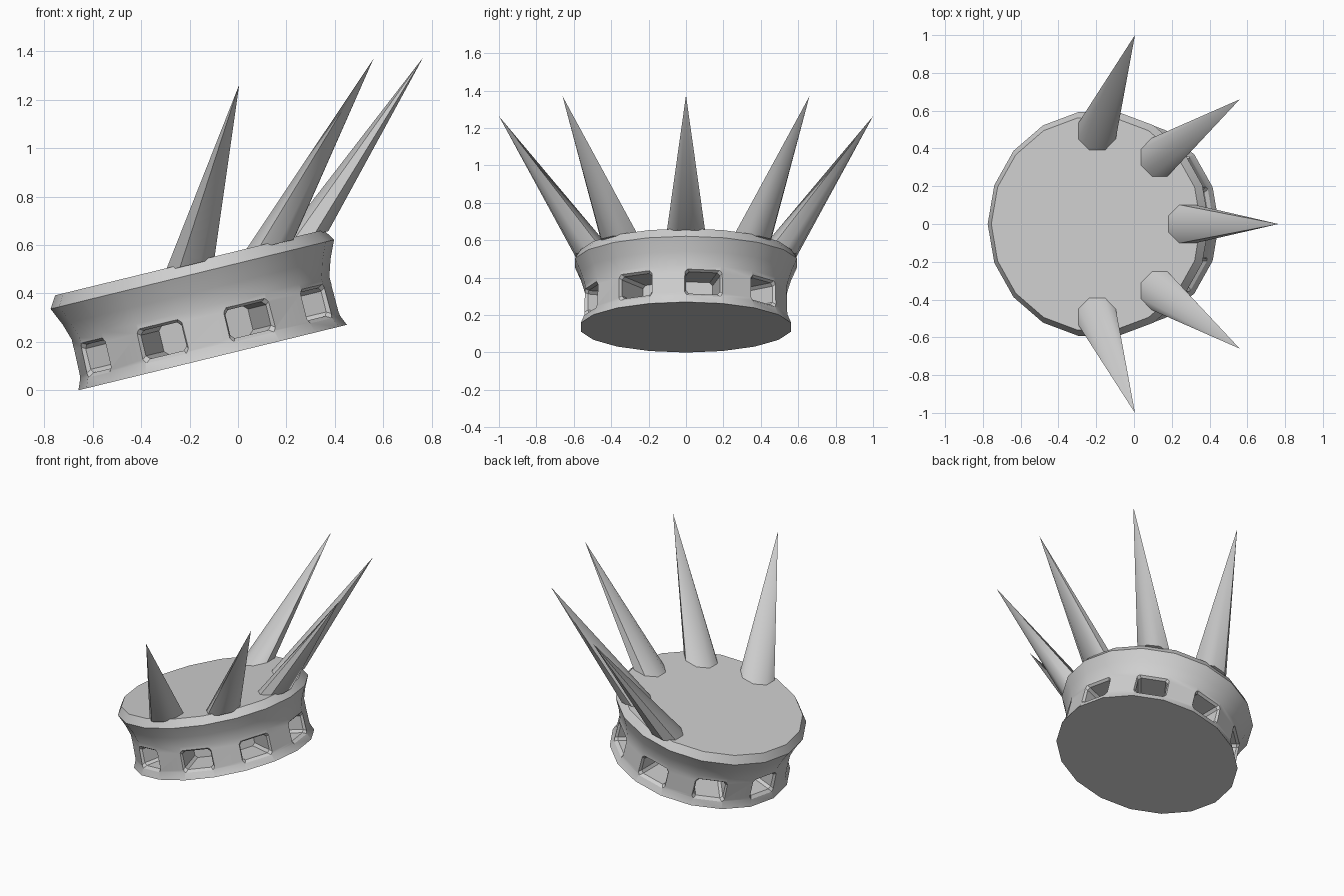
import bpy, bmesh, math
from mathutils import Matrix, Vector

if "Cube" in bpy.data.objects:
    bpy.data.objects.remove(bpy.data.objects["Cube"])

grey = bpy.data.materials.new("light_grey")
grey.use_nodes = True
colour = (0.62, 0.62, 0.62, 1)
grey.diffuse_color = colour
grey.node_tree.nodes["Principled BSDF"].inputs["Base Color"].default_value = colour

# The whole crown leans towards its right side
TILT = Matrix.Translation((-0.105, 0, 0.135)) @ Matrix.Rotation(math.radians(-13.7), 4, "Y")
CAP_HEIGHT = 0.404


def loft(bm, rings):
    """Skin a list of point rings and close both ends."""
    rows = [[bm.verts.new(p) for p in ring] for ring in rings]
    n = len(rows[0])
    for a, b in zip(rows, rows[1:]):
        for i in range(n):
            j = (i + 1) % n
            bm.faces.new((a[i], a[j], b[j], b[i]))
    bm.faces.new(rows[0][::-1])
    bm.faces.new(rows[-1])


def finish(bm, name):
    bmesh.ops.recalc_face_normals(bm, faces=bm.faces)
    mesh = bpy.data.meshes.new(name)
    bm.to_mesh(mesh)
    bm.free()
    mesh.materials.append(grey)
    ob = bpy.data.objects.new(name, mesh)
    bpy.context.collection.objects.link(ob)
    return ob


def select(ob):
    bpy.ops.object.select_all(action="DESELECT")
    ob.select_set(True)
    bpy.context.view_layer.objects.active = ob


def circle(radius, z, sides):
    return [Vector((radius * math.cos(math.tau * i / sides),
                    radius * math.sin(math.tau * i / sides), z)) for i in range(sides)]


# Band: eighteen-sided, waisted, with a chamfered rim
profile = [(0.571, 0), (0.552, 0.045), (0.548, 0.21), (0.57, 0.28),
           (0.603, 0.354), (0.571, CAP_HEIGHT)]
bm = bmesh.new()
loft(bm, [circle(r, z, 18) for r, z in profile])
bm.transform(TILT)
band = finish(bm, "crown_band")


# Window cutter: flared mouth with clipped corners, straight pocket behind
def window_ring(x, w, h, clip=0.016):
    pts = []
    for sy, sz in ((1, 1), (-1, 1), (-1, -1), (1, -1)):
        pair = [(x, sy * w, sz * (h - clip)), (x, sy * (w - clip), sz * h)]
        pts += pair if sy == sz else pair[::-1]
    return [Vector(p) for p in pts]


bm = bmesh.new()
for k in range(9):
    turn = Matrix.Rotation(math.radians(10 + 40 * k), 4, "Z")
    place = TILT @ Matrix.Translation((0, 0, 0.116)) @ turn
    rings = [window_ring(0.30, 0.092, 0.06), window_ring(0.525, 0.092, 0.06),
             window_ring(0.57, 0.124, 0.092)]
    loft(bm, [[place @ p for p in ring] for ring in rings])
cutter = finish(bm, "window_cutter")
cutter.hide_render = True

cut = band.modifiers.new("windows", "BOOLEAN")
cut.operation = "DIFFERENCE"
cut.solver = "EXACT"
cut.object = cutter
select(band)
bpy.ops.object.modifier_apply(modifier=cut.name)
bpy.data.objects.remove(cutter)
bpy.ops.object.shade_smooth_by_angle(angle=math.radians(28))


# Spikes: rooted on the cap, fanning outwards
def spike(name, azimuth, tip):
    a = math.radians(azimuth)
    root = Matrix.Translation((0.485 * math.cos(a), 0.485 * math.sin(a), CAP_HEIGHT - 0.01))
    turn = Matrix.Rotation(a + math.pi / 8, 4, "Z")
    bm = bmesh.new()
    base = [bm.verts.new(TILT @ root @ turn @ p) for p in circle(0.112, 0, 8)]
    apex = bm.verts.new(tip)
    bm.faces.new(base[::-1])
    for i in range(8):
        bm.faces.new((base[i], base[(i + 1) % 8], apex))
    ob = finish(bm, name)
    select(ob)
    bpy.ops.object.shade_smooth_by_angle(angle=math.radians(50))


spike("middle_spike", 0, (0.765, 0, 1.375))
for side, label in ((1, "back"), (-1, "front")):
    spike(label + "_inner_spike", side * 46, (0.56, side * 0.66, 1.37))
    spike(label + "_outer_spike", side * 90, (0.005, side, 1.263))
